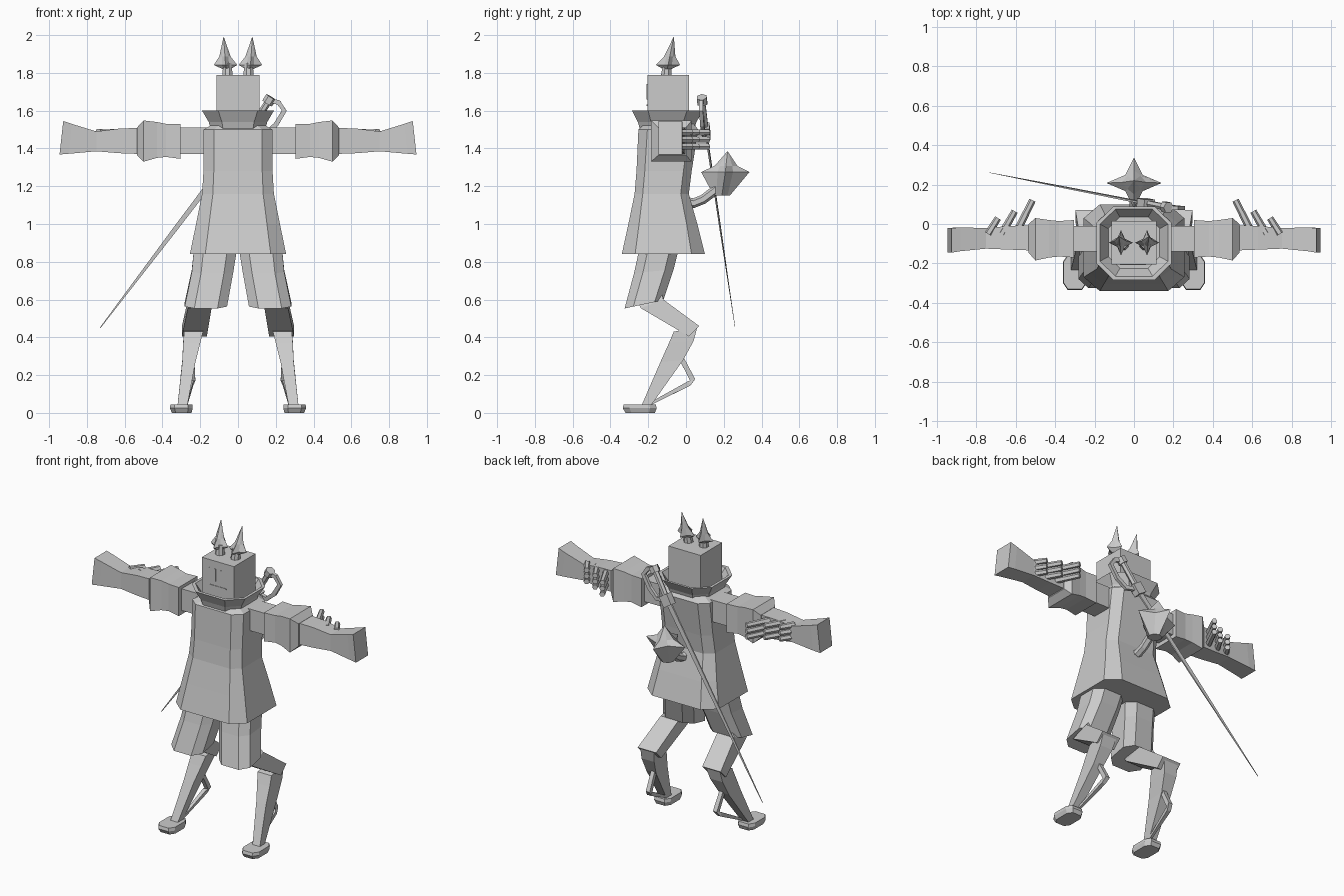
import bpy, bmesh, math
from mathutils import Vector as V

if "Cube" in bpy.data.objects:
    bpy.data.objects.remove(bpy.data.objects["Cube"])

GREY = bpy.data.materials.new("plain grey")
GREY.diffuse_color = (0.6, 0.6, 0.6, 1)
GREY.use_nodes = True
GREY.node_tree.nodes["Principled BSDF"].inputs["Base Color"].default_value = GREY.diffuse_color


def loft(name, rings, caps=True):
    """Skin a list of equal-length point rings into one flat-shaded object."""
    bm = bmesh.new()
    vs = [[bm.verts.new(p) for p in r] for r in rings]
    n = len(vs[0])
    for a, b in zip(vs, vs[1:]):
        for i in range(n):
            j = (i + 1) % n
            bm.faces.new((a[i], a[j], b[j], b[i]))
    if caps:
        bm.faces.new(vs[0])
        bm.faces.new(vs[-1])
    bmesh.ops.remove_doubles(bm, verts=bm.verts, dist=0.0005)
    bmesh.ops.recalc_face_normals(bm, faces=bm.faces)
    me = bpy.data.meshes.new(name)
    bm.to_mesh(me)
    bm.free()
    me.materials.append(GREY)
    ob = bpy.data.objects.new(name, me)
    bpy.context.collection.objects.link(ob)
    return ob


def pair(name, rings, **kw):
    """The same loft on the left (+x) and right (-x)."""
    loft(name + "_left", rings, **kw)
    loft(name + "_right", [[(-p[0], p[1], p[2]) for p in r] for r in rings], **kw)


def octagon(z, hx, y0, y1, k=0.6, tilt=0.0, cx=0.0):
    """Chamfered rectangle at height z; tilt raises z towards +y."""
    cy, hy = (y0 + y1) / 2, (y1 - y0) / 2
    pts = [(1, k), (k, 1), (-k, 1), (-1, k), (-1, -k), (-k, -1), (k, -1), (1, -k)]
    return [(cx + hx * a, cy + hy * b, z + tilt * b) for a, b in pts]


def section(x, y0, y1, z0, z1, lean=0.0):
    """Rectangle across the arm at distance x."""
    return [(x + lean, y0, z0), (x + lean, y1, z0), (x, y1, z1), (x, y0, z1)]


def tube_rings(path, radii, n=6, side=V((1, 0, 0)), flat=1.0):
    path = [V(p) for p in path]
    rings = []
    for i, p in enumerate(path):
        t = (path[min(i + 1, len(path) - 1)] - path[max(i - 1, 0)]).normalized()
        v = t.cross(side).normalized()
        u = v.cross(t)
        rings.append([p + radii[i] * (u * flat * math.cos(a) + v * math.sin(a))
                      for a in (2 * math.pi * (k + 0.5) / n for k in range(n))])
    return rings


def star_rings(base, mid, tip, wide, deep, inner):
    """Four-pointed bud: small base, flared star points, long spike."""
    base, mid, tip = V(base), V(mid), V(tip)

    def ring(c, a, b, s, dz=0.0):
        out = []
        for k in range(8):
            t = math.pi * k / 4
            f = s if k % 2 else 1.0
            out.append(c + V((a * f * math.cos(t), b * f * math.sin(t), 0 if k % 2 else dz)))
        return out
    return [ring(base, inner * .7, inner * .7, 1), ring(mid, wide, deep, .45),
            ring(mid.lerp(tip, .3), inner, inner, .8), ring(tip, .001, .001, 1)]


def box(name, x0, x1, y0, y1, z0, z1):
    return loft(name, [[(x0, y0, z), (x1, y0, z), (x1, y1, z), (x0, y1, z)] for z in (z0, z1)])


# Head with incised-looking face plates
box("head", -.115, .115, -.205, .015, 1.53, 1.79)
for i, x in enumerate((-.065, -.02, .025)):
    box(f"face_slit_{i}", x - .005, x + .005, -.208, -.2, 1.66, 1.74)
box("mouth", -.06, .06, -.208, -.2, 1.625, 1.632)

# Pair of bud-shaped horns
pair("horn_stem", tube_rings([(.055, -.105, 1.78), (.057, -.1, 1.85)], [.03, .024], 8))
pair("horn_bud", star_rings((.06, -.1, 1.82), (.066, -.095, 1.842), (.076, -.065, 1.99),
                            .062, .064, .03))

# Coat: body, flared skirt
loft("coat", [octagon(.84, .255, -.34, .1, .68),
              octagon(1.0, .222, -.305, .06, .69),
              octagon(1.16, .19, -.272, .015, .7),
              octagon(1.28, .183, -.262, .03, .7),
              octagon(1.5, .183, -.252, .065, .7),
              octagon(1.53, .13, -.22, .04, .7)])

# Hollow flared collar
loft("collar", [octagon(1.505, .145, -.245, .045, .55),
                octagon(1.54, .155, -.255, .055, .55),
                octagon(1.6, .19, -.285, .09, .55),
                octagon(1.6, .172, -.265, .075, .55),
                octagon(1.53, .13, -.225, .035, .55)])

# Arms: upper arm, puffed sleeve, forearm with blunt hand
pair("upper_arm", [section(.14, -.14, -.01, 1.37, 1.51), section(.31, -.14, -.01, 1.37, 1.51)])
pair("sleeve", [section(.305, -.17, .02, 1.345, 1.53), section(.38, -.165, .015, 1.355, 1.53),
                section(.43, -.17, .02, 1.35, 1.54), section(.50, -.185, .03, 1.33, 1.548),
                section(.535, -.145, -.0, 1.365, 1.51)])
pair("forearm", [section(.5, -.135, -.005, 1.37, 1.51), section(.63, -.13, -.01, 1.375, 1.505),
                 section(.75, -.125, -.02, 1.385, 1.49),
                 section(.88, -.138, -.018, 1.372, 1.53, .015),
                 section(.925, -.145, -.02, 1.368, 1.545, .02)])

# Three-by-three quills on the back of each forearm
for c, (bx, tx, ty) in enumerate(((.6, .515, .12), (.67, .605, .065), (.74, .69, .03))):
    for r, z in enumerate((1.41, 1.447, 1.485)):
        pair(f"quill_{c}{r}", tube_rings([(bx, -.05, z), (tx, ty, z)], [.02, .017], 6,
                                         V((0, 0, 1))))

# Shorts
pair("shorts", [octagon(.9, .115, -.24, -.03, .55, 0, .115),
                octagon(.75, .11, -.275, -.065, .55, .01, .135),
                octagon(.575, .112, -.325, -.12, .55, .022, .17)])


def leg_ring(x0, x1, front, back):
    """Four-sided leg section between a front and a back (y, z) point."""
    return [(x0, *front), (x1, *front), (x1, *back), (x0, *back)]


# Backward-bent legs: knee piece, shin, heel spur, foot
pair("knee_piece", [leg_ring(.12, .23, (-.26, .6), (-.13, .64)),
                    leg_ring(.14, .265, (-.24, .555), (-.12, .6)),
                    leg_ring(.165, .297, (.015, .405), (.07, .46))])
pair("shin", [leg_ring(.185, .285, (-.065, .43), (.06, .455)),
              leg_ring(.2, .29, (-.09, .37), (.04, .38)),
              leg_ring(.225, .295, (-.135, .27), (-.015, .28)),
              leg_ring(.268, .32, (-.235, .04), (-.185, .04))])
pair("heel_spur", tube_rings([(.245, -.03, .3), (.24, .035, .175), (.25, .015, .155),
                              (.275, -.195, .045)], [.018, .02, .018, .01], 4))
pair("foot", [octagon(.0, .052, -.32, -.165, .6, 0, .298),
              octagon(.025, .06, -.335, -.155, .6, 0, .3),
              octagon(.045, .058, -.33, -.16, .6, 0, .3)])

# Tail with a larger bud
loft("tail", tube_rings([(0, -.03, 1.12), (0, .04, 1.11), (0, .09, 1.13), (0, .15, 1.175),
                         (0, .19, 1.21)], [.03, .026, .025, .025, .025], 6))
loft("tail_bud", star_rings((0, .19, 1.15), (0, .208, 1.275), (0, .22, 1.385), .14, .128, .06))

# Sword slung across the back
TIP, GUARD, POMMEL = V((-.73, .26, .45)), V((.06, .105, 1.49)), V((.165, .085, 1.655))
Y = V((0, 1, 0))
loft("blade", tube_rings([TIP, TIP.lerp(GUARD, .5), GUARD], [.003, .017, .024], 4, Y, .3))
d = (POMMEL - GUARD).normalized()
loft("sword_guard", tube_rings([GUARD - d * .035, GUARD + d * .035], [.045, .045], 4, Y, .7))
loft("grip", tube_rings([GUARD, POMMEL], [.018, .018], 6, Y))
loft("pommel", tube_rings([POMMEL - d * .02, POMMEL + d * .02], [.03, .03], 6, Y))
loft("hand_guard", tube_rings([POMMEL, (.215, .08, 1.643), (.245, .08, 1.6), (.2, .085, 1.525),
                               (.14, .095, 1.475), GUARD], [.018] * 6, 4, Y, .8))
